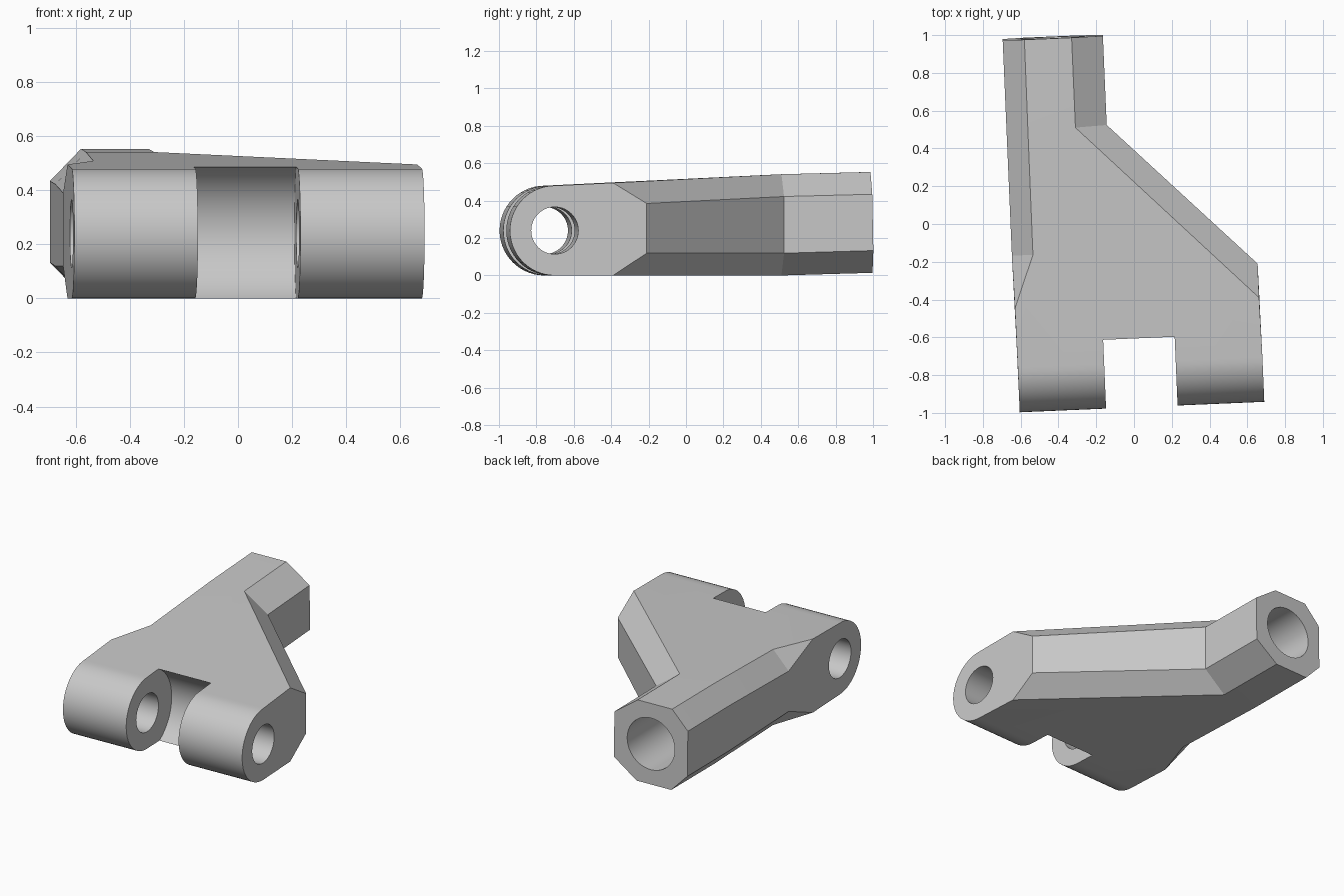
import bpy, bmesh, math
from mathutils import Matrix, Vector

cube = bpy.data.objects.get("Cube")
if cube:
    bpy.data.objects.remove(cube)

SKEW = math.radians(2.45)      # the whole part is turned slightly about z
PIN_Y, PIN_Z, LUG_R = -0.73, 0.24, 0.24
BEND, END, CHAMFER = 0.53, 1.005, 0.119

mat = bpy.data.materials.new("light grey metal")
mat.use_nodes = True
grey = (0.58, 0.58, 0.58, 1)
mat.diffuse_color = grey
mat.node_tree.nodes["Principled BSDF"].inputs["Base Color"].default_value = grey


def heights(y):
    """Bottom and top of the body at y; the socket arm tilts up past the bend."""
    if y <= BEND:
        return 0.0, 0.48 + 0.0484 * (y - PIN_Y)
    t = (y - BEND) / (END - BEND)
    return 0.014 * t, 0.541 + 0.012 * t


def column(bm, outer, inner):
    """Four stacked points: bottom, low edge, high edge, top."""
    lo, hi = heights(outer[1])
    lean = 0.02 if outer[1] > 0.9 else 0
    pts = [(*inner, lo), (*outer, lo + CHAMFER), (*outer, hi - CHAMFER), (*inner, hi)]
    return [bm.verts.new((x, y - lean * (z - 0.28), z)) for x, y, z in pts]


# Body: chamfered plate, angled flank, octagonal socket arm and rounded lug front
bm = bmesh.new()
left_mid = column(bm, (-0.653, -0.14), (-0.5415, -0.14))
left_bend = column(bm, (-0.653, BEND), (-0.54, BEND))
left_end = column(bm, (-0.653, END), (-0.538, END))
right_end = column(bm, (-0.122, END), (-0.288, END))
right_bend = column(bm, (-0.122, BEND), (-0.288, 0.523))


def pair(x, y):
    return [bm.verts.new((x, y, z)) for z in heights(y)]


left_root, right_root = pair(-0.649, -0.42), pair(0.645, -0.418)
lo, hi = heights(-0.238)
flank = [bm.verts.new((0.645, -0.238, z)) for z in (lo + CHAMFER, hi - CHAMFER)]


def lug_arc(x, steps=28):
    angles = [math.pi * (0.5 + i / steps) for i in range(steps + 1)]
    return [bm.verts.new((x, PIN_Y + LUG_R * math.cos(a), PIN_Z + LUG_R * math.sin(a)))
            for a in angles]


arc_l, arc_r = lug_arc(-0.647), lug_arc(0.649)
face = bm.faces.new
for i in range(len(arc_l) - 1):
    face((arc_l[i], arc_l[i + 1], arc_r[i + 1], arc_r[i]))

# Side walls and chamfer strips
for a, b in ((left_mid, left_bend), (left_bend, left_end), (right_end, right_bend)):
    for i in range(3):
        face((a[i], b[i], b[i + 1], a[i + 1]))
face(left_end + right_end[::-1])
face(arc_l + [left_root[0], left_mid[1], left_mid[2], left_root[1]])
face(arc_r + [right_root[0], flank[0], flank[1], right_root[1]])
face((right_bend[1], right_bend[2], flank[1], flank[0]))

# Top and bottom skins with their chamfer ends
for level, edge, arc_i in ((0, 1, -1), (3, 2, 0)):
    k = 0 if level == 0 else 1
    face((left_root[k], left_mid[edge], left_mid[level]))
    face((right_bend[level], right_bend[edge], flank[k], right_root[k]))
    face((arc_l[arc_i], arc_r[arc_i], right_root[k], right_bend[level],
          left_bend[level], left_mid[level], left_root[k]))
    face((left_bend[level], right_bend[level], right_end[level], left_end[level]))
bmesh.ops.recalc_face_normals(bm, faces=bm.faces)

mesh = bpy.data.meshes.new("hinge_bracket")
bm.to_mesh(mesh)
bm.free()
body = bpy.data.objects.new("hinge_bracket", mesh)
bpy.context.collection.objects.link(body)
mesh.materials.append(mat)


def cut_cylinder(name, radius, length, centre, axis):
    """Cut a cylinder out of the body."""
    cb = bmesh.new()
    turn = Vector((0, 0, 1)).rotation_difference(Vector(axis)).to_matrix().to_4x4()
    bmesh.ops.create_cone(cb, cap_ends=True, segments=56, radius1=radius, radius2=radius,
                          depth=length, matrix=Matrix.Translation(centre) @ turn)
    cm = bpy.data.meshes.new(name)
    cb.to_mesh(cm)
    cb.free()
    cm.materials.append(mat)
    cutter = bpy.data.objects.new(name, cm)
    cutter.hide_render = True
    bpy.context.collection.objects.link(cutter)
    mod = body.modifiers.new(name, 'BOOLEAN')
    mod.operation, mod.solver, mod.object = 'DIFFERENCE', 'EXACT', cutter
    bpy.context.view_layer.objects.active = body
    bpy.ops.object.modifier_apply(modifier=name)
    bpy.data.objects.remove(cutter)


# Clearance slot between lugs, pin hole, and socket bore in the arm
cut_cylinder("slot_cutter", 0.276, 0.379, (0, PIN_Y, PIN_Z), (1, 0, 0))
cut_cylinder("pin_cutter", 0.126, 2, (0, PIN_Y, PIN_Z), (1, 0, 0))
cut_cylinder("bore_cutter", 0.172, 1.8, (-0.388, END, 0.284), (0, 1, 0.025))

body.rotation_euler.z = SKEW
bpy.ops.object.select_all(action='DESELECT')
body.select_set(True)
bpy.context.view_layer.objects.active = body
bpy.ops.object.shade_smooth_by_angle(angle=math.radians(12))
